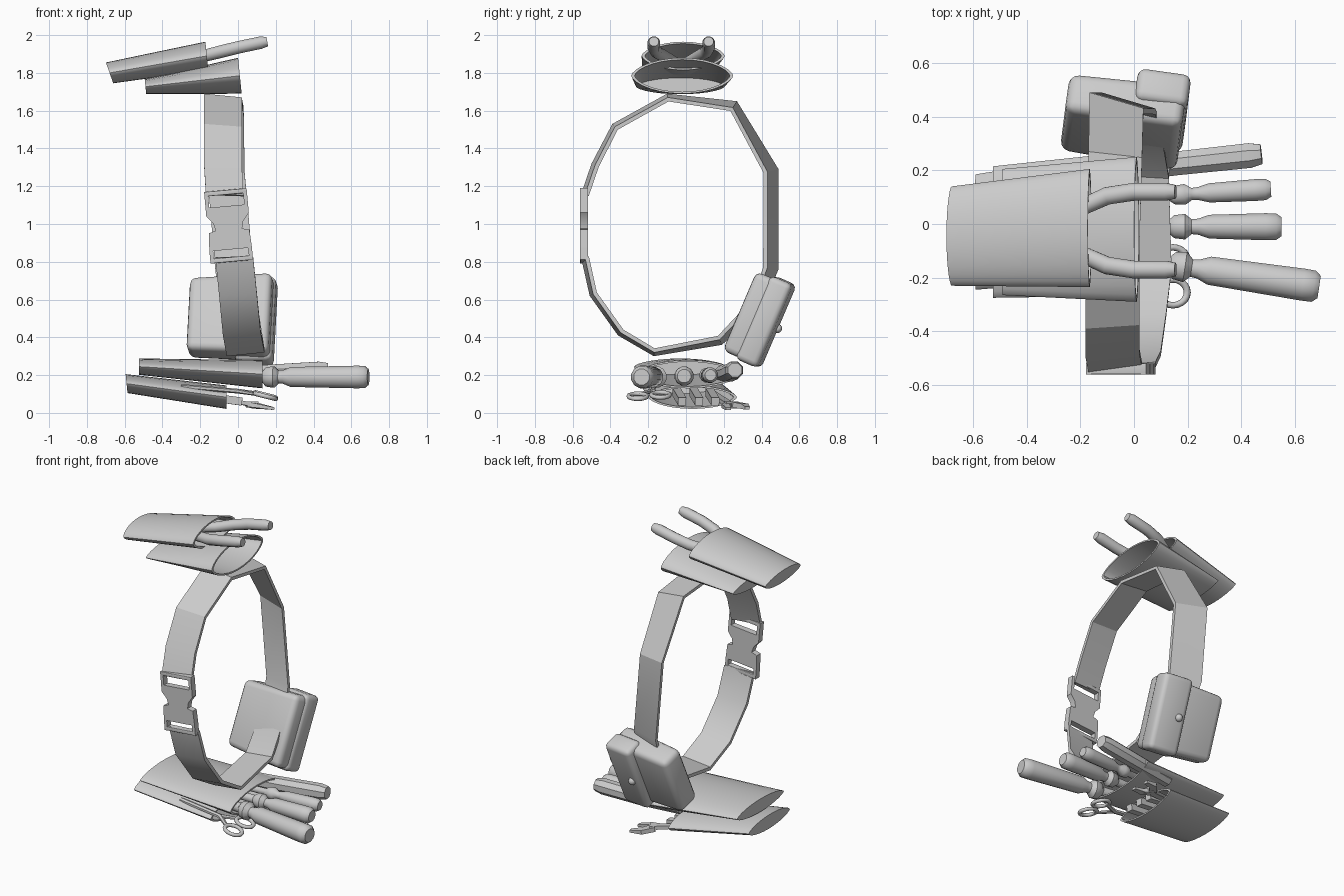
import bpy, bmesh, math
from mathutils import Vector, Matrix

cube = bpy.data.objects.get("Cube")
if cube:
    bpy.data.objects.remove(cube, do_unlink=True)

GREY = (0.6, 0.6, 0.6, 1)
grey = bpy.data.materials.new("plain grey")
grey.use_nodes = True
grey.diffuse_color = GREY
grey.node_tree.nodes["Principled BSDF"].inputs["Base Color"].default_value = GREY


def finish(name, bm, angle=35):
    bmesh.ops.recalc_face_normals(bm, faces=bm.faces)
    mesh = bpy.data.meshes.new(name)
    bm.to_mesh(mesh)
    bm.free()
    mesh.materials.append(grey)
    ob = bpy.data.objects.new(name, mesh)
    bpy.context.collection.objects.link(ob)
    bpy.ops.object.select_all(action='DESELECT')
    ob.select_set(True)
    bpy.context.view_layer.objects.active = ob
    bpy.ops.object.shade_smooth_by_angle(angle=math.radians(angle))
    return ob


def loft(name, rings, angle=35):
    """Skin equal-sized rings of points and cap both ends."""
    bm = bmesh.new()
    rows = [[bm.verts.new(p) for p in ring] for ring in rings]
    n = len(rows[0])
    for a, b in zip(rows, rows[1:]):
        for i in range(n):
            j = (i + 1) % n
            bm.faces.new((a[i], a[j], b[j], b[i]))
    bm.faces.new(rows[0])
    bm.faces.new(rows[-1])
    return finish(name, bm, angle)


def sweep(name, pts, radii, sides=10, flat=1.0):
    """Round or flattened rod following a path that runs roughly along x."""
    pts = [Vector(p) for p in pts]
    rings = []
    for i, p in enumerate(pts):
        d = (pts[min(i + 1, len(pts) - 1)] - pts[max(i - 1, 0)]).normalized()
        side = Vector((0, 0, 1)).cross(d).normalized()
        up = d.cross(side)
        rings.append([p + radii[i] * (side * math.cos(a) + up * flat * math.sin(a))
                      for a in (math.tau * (k + 0.5) / sides for k in range(sides))])
    return loft(name, rings, 40)


def lens(x, y, z, w, t, skew, n=28):
    """Pointed oval section facing along x."""
    ring = []
    for k in range(n):
        a = math.tau * k / n
        s = math.sin(a)
        dz = t * math.copysign(abs(s) ** 1.25, s)
        ring.append((x - skew * dz, y + w * math.cos(a), z + dz))
    return ring


def holster(name, closed, opening):
    """Tapered sleeve, closed at the -x end and hollow at the +x end."""
    def mix(f, shrink=0.0):
        x, y, z, w, t, k = (a + (b - a) * f for a, b in zip(closed, opening))
        return lens(x, y, z, w - 1.8 * shrink, t - shrink, k)
    loft(name, [mix(0), mix(0.5), mix(1), mix(1, 0.01), mix(0.5, 0.01), mix(0.15, 0.01)])


def slab(name, size, matrix, bevel=0.0, taper=1.0):
    """Bevelled box, its -x end scaled by taper."""
    bm = bmesh.new()
    bmesh.ops.create_cube(bm, size=1)
    for v in bm.verts:
        k = taper if v.co.x < 0 else 1
        v.co = Vector((v.co.x * size[0], v.co.y * size[1] * k, v.co.z * size[2] * k))
    if bevel:
        bmesh.ops.bevel(bm, geom=bm.edges[:], offset=bevel, segments=3,
                        profile=0.5, affect='EDGES')
    bm.transform(matrix)
    return finish(name, bm)


# Belt: an open band from the top of the buckle round to its bottom
# columns: y, z, centre x, inward lean of the +x edge
BELT = [(-0.555, 1.16, -0.07, .02), (-0.50, 1.32, -0.08, .02), (-0.39, 1.53, -0.08, .02),
        (-0.10, 1.69, -0.08, .02), (0.27, 1.65, -0.07, .04), (0.49, 1.29, -0.065, .06),
        (0.49, 0.76, -0.02, .06), (0.40, 0.55, 0.0, .05), (0.19, 0.36, 0.03, .03),
        (-0.17, 0.30, 0.04, .02), (-0.36, 0.41, 0.02, .02), (-0.51, 0.62, 0.0, .02),
        (-0.555, 0.82, -0.02, .02)]
rings = []
for i, (y, z, x, lean) in enumerate(BELT):
    a, b = BELT[max(i - 1, 0)], BELT[min(i + 1, len(BELT) - 1)]
    d = Vector((0, b[0] - a[0], b[1] - a[1])).normalized()
    inward = Vector((0, d.z, -d.y))
    low, high = Vector((x - 0.1, y, z)), Vector((x + 0.1, y, z)) + inward * lean
    rings.append([low, high, high + inward * 0.022, low + inward * 0.022])
loft("belt", rings, 25)

# Buckle: a waisted plate with a slotted frame at each end
tilt = Matrix.Translation((-0.05, -0.54, 0.99)) @ Matrix.Rotation(-0.09, 4, 'Y')
half = [(.113, .105), (.113, .06), (.08, .02), (.07, -.02), (.108, -.03), (.113, -.125)]
outline = half + [(-s, t) for s, t in reversed(half)]
loft("buckle_body", [[tilt @ Vector((s, y, t)) for s, t in outline] for y in (-.02, .02)])
for part, sign, inner in (("upper", 1, .105), ("lower", -1, .125)):
    slab(part + "_buckle_bar", (.226, .04, .025),
         tilt @ Matrix.Translation((0, 0, sign * .178)), .004)
    for side in (-1, 1):
        slab(part + "_buckle_side", (.02, .04, .19 - inner),
             tilt @ Matrix.Translation((side * .103, 0, sign * (inner + .19) / 2)))

# Holsters: closed end then opening, as x, y, z, half width, half depth, slant
holster("upper_outer_holster", (-.68, -.045, 1.80, .185, .055, .35),
        (-.165, -.015, 1.89, .22, .075, .1))
holster("upper_inner_holster", (-.49, -.03, 1.727, .235, .04, .1),
        (.01, -.02, 1.785, .27, .095, .1))
holster("lower_inner_holster", (-.525, -.03, .245, .245, .043, 0),
        (.13, .01, .205, .275, .075, 0))
holster("lower_outer_holster", (-.59, -.03, .155, .215, .05, .1),
        (-.06, .035, .083, .235, .062, 0))

# Two curved grips in the upper holster
for name, s, y in (("back_grip", 1, .12), ("front_grip", -1, -.17)):
    sweep(name, [(-.40, y - s * .12, 1.85), (-.20, y - s * .06, 1.885), (-.10, y - s * .015, 1.91),
                 (0, y, 1.935), (.12, y, 1.96), (.155, y, 1.966)],
          [.03, .032, .034, .034, .034, .026], 12)


# Turned handles in the lower holster
def handle(name, start_y, end_y, z, end_x, r):
    x0 = 0.02
    stops = [(x0, .5), (.13, .5), (.15, .85), (.19, .95), (.215, .55), (.24, .6), (.28, .88),
             (end_x - .06, 1), (end_x - .02, .98), (end_x, .7)]
    path = [(x, start_y + (end_y - start_y) * (x - x0) / (end_x - x0), z) for x, _ in stops]
    sweep(name, path, [r * f for _, f in stops], 12)


handle("large_handle", -.135, -.235, .19, .69, .062)
handle("middle_handle", -.01, -.01, .195, .55, .052)
handle("small_handle", .10, .13, .20, .51, .042)
sweep("plain_handle", [(-.1, .19, .205), (.15, .225, .21), (.43, .255, .225), (.475, .26, .227)],
      [.045, .048, .05, .04], 8)

# Square sticks in the lower outer holster
for i, y in enumerate((-.02, .07, .155)):
    sweep("square_stick_%d" % (i + 1), [(-.35, y - .03, .11), (.02, y, .06)], [.03, .03], 4)

# Scissors: two shanks and two finger loops
for i, (x, y, z) in enumerate(((.145, -.255, .088), (.145, -.135, .095))):
    sweep("scissor_shank_%d" % (i + 1), [(-.3, -.17, .14), (0, -.185, .115), (x - .045, y, z + .01)],
          [.018, .018, .012], 6, .7)
    bpy.ops.mesh.primitive_torus_add(major_segments=20, minor_segments=8, major_radius=.048,
                                     minor_radius=.012, location=(x, y, z), rotation=(0, .25, 0))
    loop = bpy.context.object
    loop.name = "scissor_loop_%d" % (i + 1)
    loop.scale.x = 1.15
    loop.data.materials.append(grey)
    bpy.ops.object.shade_smooth()

# Wrench: flat shank with two jaws
sweep("wrench_shank", [(-.3, .13, .11), (.04, .22, .05), (.09, .245, .042)], [.028, .03, .05], 4, .5)
sweep("wrench_long_jaw", [(.06, .25, .045), (.11, .31, .035), (.18, .325, .025)],
      [.035, .032, .018], 4, .6)
sweep("wrench_short_jaw", [(.06, .23, .045), (.11, .21, .036), (.19, .225, .022)],
      [.035, .03, .02], 4, .5)

# Pouch at the back: local axes x = toward opening, y = outward, z = along the belt
frame = (Matrix.Translation((-.03, .385, .505)) @ Matrix.Rotation(-.41, 4, 'X')
         @ Matrix.Rotation(-.13, 4, 'Z') @ Matrix.Rotation(.05, 4, 'Y'))
slab("pouch_body", (.44, .17, .46), frame @ Matrix.Translation((-.01, 0, 0)), .035, .9)
slab("pouch_flap", (.2, .13, .48), frame @ Matrix.Translation((.12, .06, 0)), .03)
bm = bmesh.new()
bmesh.ops.create_uvsphere(bm, u_segments=14, v_segments=8, radius=.024)
bm.transform(frame @ Matrix.Translation((.07, .125, -.01)))
finish("pouch_button", bm, 60)
